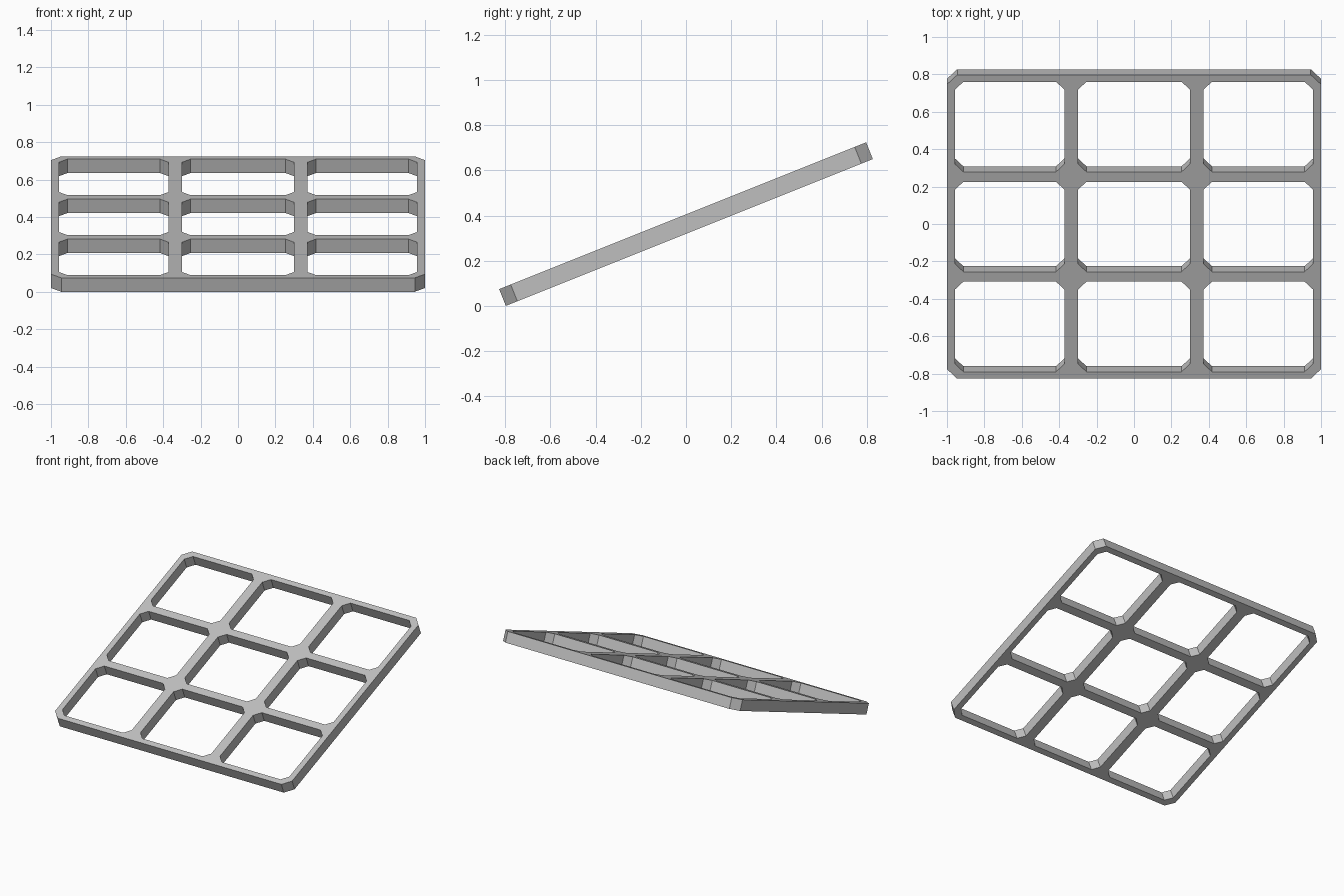
import bpy, bmesh, math
from mathutils import Matrix, Vector

cube = bpy.data.objects.get("Cube")
if cube:
    bpy.data.objects.remove(cube, do_unlink=True)

# Overall sizes of the flat panel before it is tilted
HALF_X, HALF_Y, THICK = 1.0, 0.875, 0.08
TILT = math.atan2(0.65, 1.625)
COLUMNS = [(-0.957, -0.372), (-0.299, 0.299), (0.372, 0.957)]
ROWS = [(-0.835, -0.316), (-0.259, 0.259), (0.316, 0.835)]


def chamfered_loop(bm, x0, x1, y0, y1, c):
    """Closed edge loop of a rectangle with cut corners."""
    points = [(x0 + c, y0), (x1 - c, y0), (x1, y0 + c), (x1, y1 - c),
              (x1 - c, y1), (x0 + c, y1), (x0, y1 - c), (x0, y0 + c)]
    verts = [bm.verts.new((x, y, -THICK / 2)) for x, y in points]
    return [bm.edges.new((verts[i - 1], v)) for i, v in enumerate(verts)]


# Outline and window openings, filled as one face region
bm = bmesh.new()
edges = chamfered_loop(bm, -HALF_X, HALF_X, -HALF_Y, HALF_Y, 0.055)
for x0, x1 in COLUMNS:
    for y0, y1 in ROWS:
        edges += chamfered_loop(bm, x0, x1, y0, y1, 0.045)
bmesh.ops.triangle_fill(bm, use_beauty=True, edges=edges, normal=Vector((0, 0, 1)))

# Thickness
region = bmesh.ops.extrude_face_region(bm, geom=bm.faces[:], use_keep_orig=True)
top = [g for g in region["geom"] if isinstance(g, bmesh.types.BMVert)]
bmesh.ops.translate(bm, verts=top, vec=(0, 0, THICK))
bmesh.ops.recalc_face_normals(bm, faces=bm.faces[:])

# Lean the panel up towards the back and rest it on the ground
bm.transform(Matrix.Rotation(TILT, 4, "X"))
lowest = min(v.co.z for v in bm.verts)
bm.transform(Matrix.Translation((0, 0, -lowest)))

mesh = bpy.data.meshes.new("window_lattice")
bm.to_mesh(mesh)
bm.free()
lattice = bpy.data.objects.new("window_lattice", mesh)
bpy.context.collection.objects.link(lattice)

# Single grey finish
grey = bpy.data.materials.new("light_grey")
grey.use_nodes = True
colour = (0.52, 0.52, 0.52, 1)
grey.diffuse_color = colour
grey.node_tree.nodes["Principled BSDF"].inputs["Base Color"].default_value = colour
mesh.materials.append(grey)
